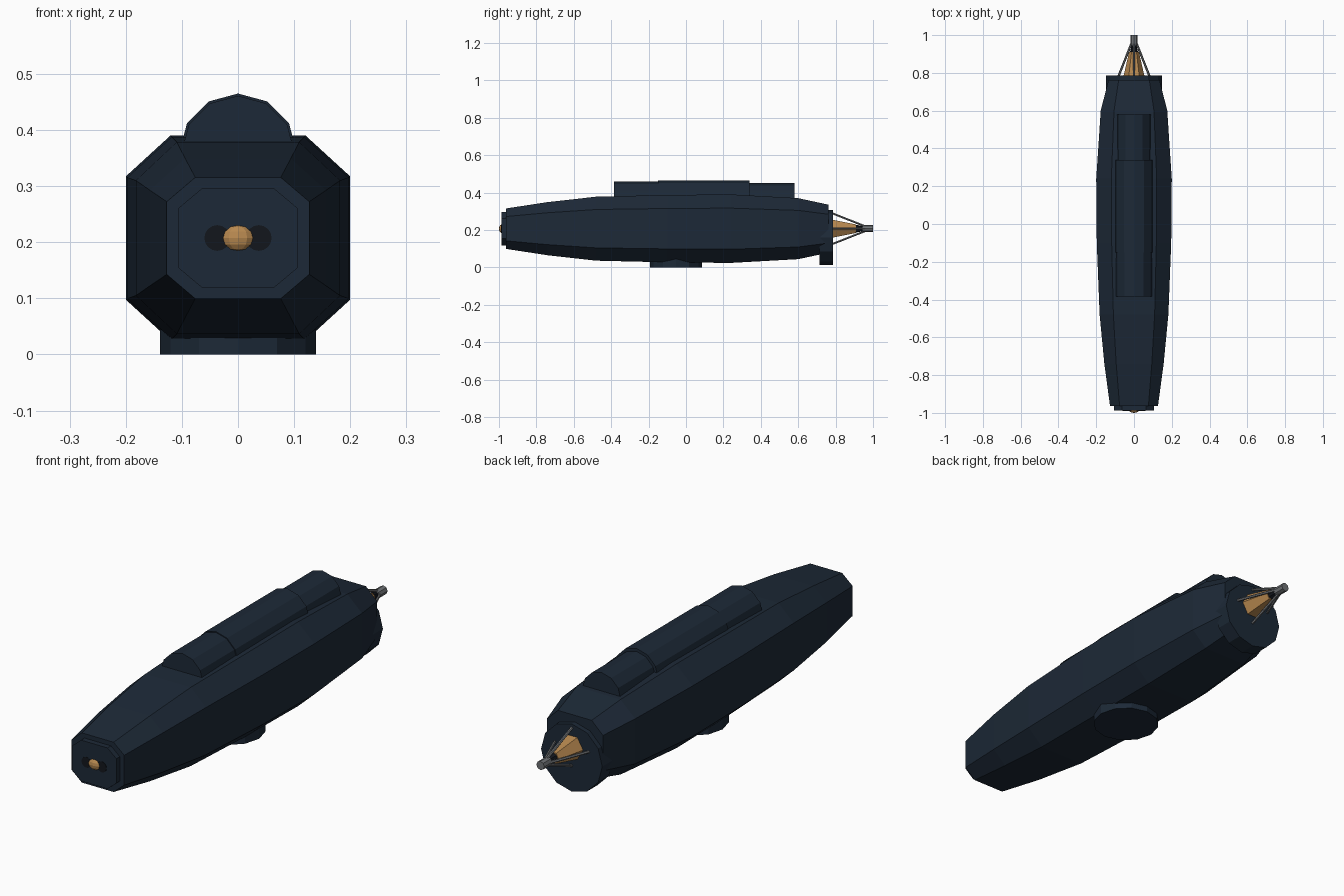
import bpy, bmesh, math
from mathutils import Vector

if "Cube" in bpy.data.objects:
    bpy.data.objects.remove(bpy.data.objects["Cube"])

CZ = 0.2075  # height of the hull axis


def material(name, rgb):
    m = bpy.data.materials.new(name)
    m.diffuse_color = (*rgb, 1)
    m.use_nodes = True
    m.node_tree.nodes["Principled BSDF"].inputs["Base Color"].default_value = m.diffuse_color
    return m


NAVY = material("navy", (0.012, 0.022, 0.038))
BLACK = material("black", (0.006, 0.008, 0.012))
BRASS = material("brass", (0.48, 0.25, 0.08))
STEEL = material("steel", (0.16, 0.17, 0.18))


def loft(name, rings, mat):
    """Skin a list of equal-length point rings and cap both ends."""
    bm = bmesh.new()
    vs = [[bm.verts.new(p) for p in r] for r in rings]
    n = len(vs[0])
    for a, b in zip(vs, vs[1:]):
        for i in range(n):
            j = (i + 1) % n
            bm.faces.new((a[i], a[j], b[j], b[i]))
    bm.faces.new(vs[0])
    bm.faces.new(vs[-1])
    bmesh.ops.recalc_face_normals(bm, faces=bm.faces)
    me = bpy.data.meshes.new(name)
    bm.to_mesh(me)
    bm.free()
    me.materials.append(mat)
    ob = bpy.data.objects.new(name, me)
    bpy.context.collection.objects.link(ob)
    return ob


def octagon(y, w, h):
    k = 0.6
    pts = [(1, -k), (1, k), (k, 1), (-k, 1), (-1, k), (-1, -k), (-k, -1), (k, -1)]
    return [(x * w, y, CZ + z * h) for x, z in pts]


def rod(name, p, q, r1, r2, sides, mat, turn=0.0):
    """Straight or tapered round bar between two points."""
    p, q = Vector(p), Vector(q)
    rot = (q - p).to_track_quat('Z', 'Y')
    rings = []
    for c, r in ((p, r1), (q, r2)):
        angles = [turn + math.tau * i / sides for i in range(sides)]
        rings.append([c + rot @ Vector((r * math.cos(a), r * math.sin(a), 0)) for a in angles])
    return loft(name, rings, mat)


# Faceted hull and stepped nose plate
loft("hull", [octagon(*s) for s in (
    (-0.963, 0.127, 0.108), (-0.74, 0.157, 0.142), (-0.48, 0.182, 0.171),
    (-0.1, 0.197, 0.180), (0.24, 0.2, 0.183), (0.60, 0.176, 0.163),
    (0.763, 0.135, 0.128))], NAVY)
loft("nose_plate", [octagon(-0.987, 0.106, 0.089), octagon(-0.95, 0.106, 0.089)], NAVY)

# Brass nose knob with dark ports beside it
bpy.ops.mesh.primitive_uv_sphere_add(segments=10, ring_count=6, location=(0, -0.985, CZ))
knob = bpy.context.object
knob.name = "nose_knob"
knob.scale = (0.028, 0.015, 0.023)
knob.data.materials.append(BRASS)
for side, x in (("left", -0.037), ("right", 0.037)):
    rod("nose_port_" + side, (x, -0.97, CZ), (x, -0.989, CZ), 0.023, 0.023, 16, BLACK)

# Rounded deck housing in three stepped lengths
for name, y0, y1, r in (("front", -0.385, -0.15, 0.102),
                        ("middle", -0.15, 0.34, 0.106),
                        ("rear", 0.34, 0.58, 0.093)):
    angles = [math.pi * i / 6 for i in range(7)]
    arch = [(0.105 / 0.106 * r * math.cos(a), 0.359 + r * math.sin(a)) for a in angles]
    arch = [(r, 0.31)] + arch + [(-r, 0.31)]
    loft("deck_housing_" + name, [[(x, y, z) for x, z in arch] for y in (y0, y1)], NAVY)

# Round belly pad and stern disc
rod("belly_pad", (0, -0.053, 0), (0, -0.053, 0.05), 0.139, 0.139, 12, NAVY)
rod("stern_disc", (0, 0.713, 0.16), (0, 0.785, 0.16), 0.147, 0.147, 12, NAVY)

# Tail cone, rear hub and four stays
rod("tail_cone", (0, 0.78, CZ), (0, 0.91, CZ), 0.056, 0.026, 6, BRASS)
rod("tail_shaft", (0, 0.905, CZ), (0, 0.95, CZ), 0.022, 0.012, 8, BLACK)
rod("tail_hub", (0, 0.945, CZ), (0, 1.0, CZ), 0.019, 0.019, 8, STEEL)
for i in range(4):
    a = i * math.pi / 2
    dx, dz = math.cos(a), math.sin(a)
    rod(f"tail_stay_{i + 1}", (0.085 * dx, 0.775, CZ + 0.085 * dz),
        (0.012 * dx, 0.96, CZ + 0.012 * dz), 0.006, 0.006, 6, STEEL)
